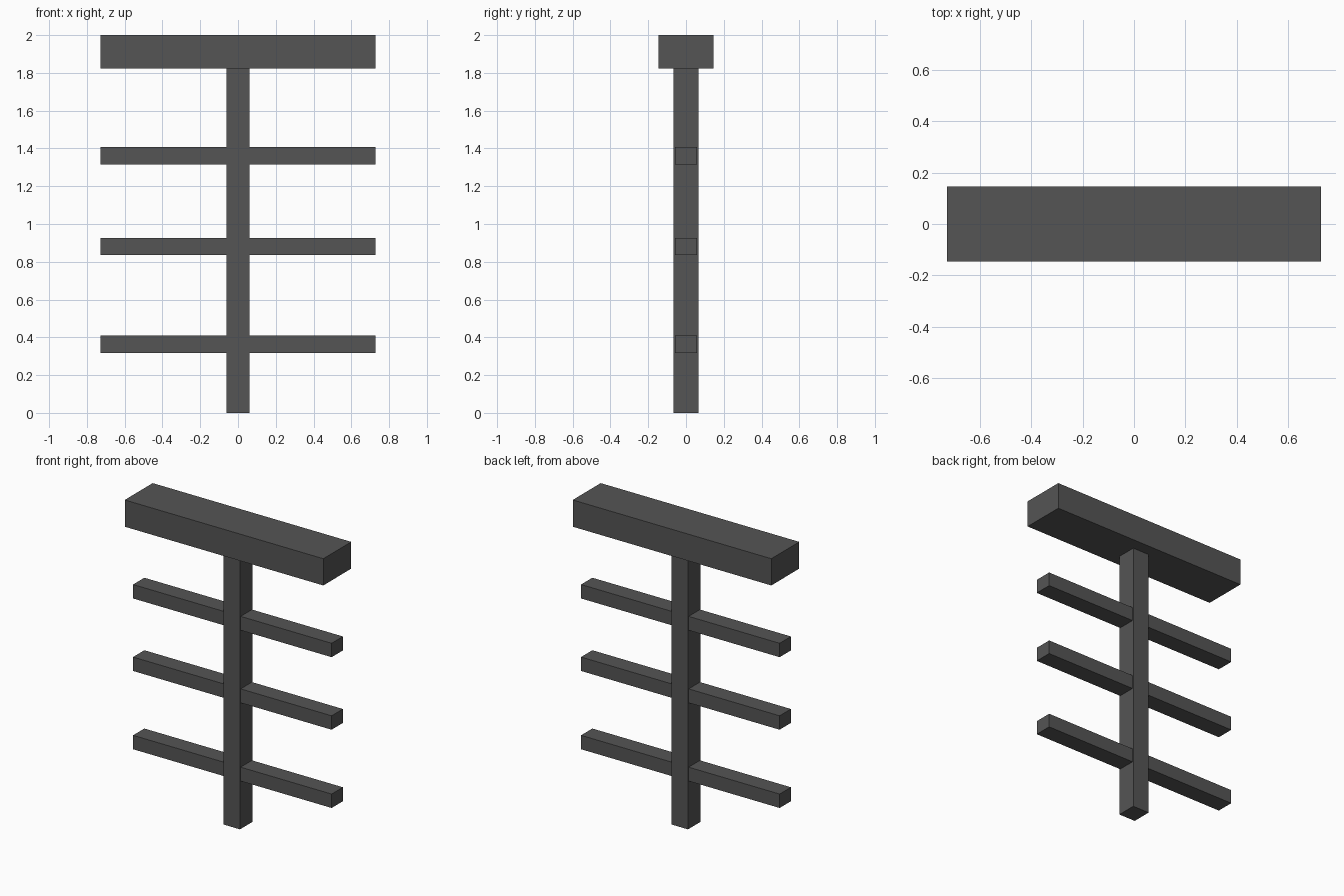
import bpy

if "Cube" in bpy.data.objects:
    bpy.data.objects.remove(bpy.data.objects["Cube"])

# Dark grey finish shared by all parts
dark = bpy.data.materials.new("dark_grey")
dark.diffuse_color = (0.09, 0.09, 0.09, 1)
dark.use_nodes = True
dark.node_tree.nodes["Principled BSDF"].inputs["Base Color"].default_value = dark.diffuse_color


def box(name, width, depth, z_bottom, z_top):
    """Box centred on the z axis between two heights."""
    bpy.ops.mesh.primitive_cube_add(size=1, location=(0, 0, (z_bottom + z_top) / 2))
    obj = bpy.context.object
    obj.name = name
    obj.scale = (width, depth, z_top - z_bottom)
    bpy.ops.object.transform_apply(location=False, rotation=False, scale=True)
    obj.data.materials.append(dark)
    return obj


LENGTH = 1.454

# Upright post and wide beam resting on it
box("post", 0.122, 0.132, 0, 1.823)
box("top_beam", LENGTH, 0.292, 1.823, 2)

# Three thin crossbars passing through the post
for i, z in enumerate((0.363, 0.881, 1.361)):
    box(f"crossbar_{i + 1}", LENGTH, 0.118, z - 0.046, z + 0.046)
